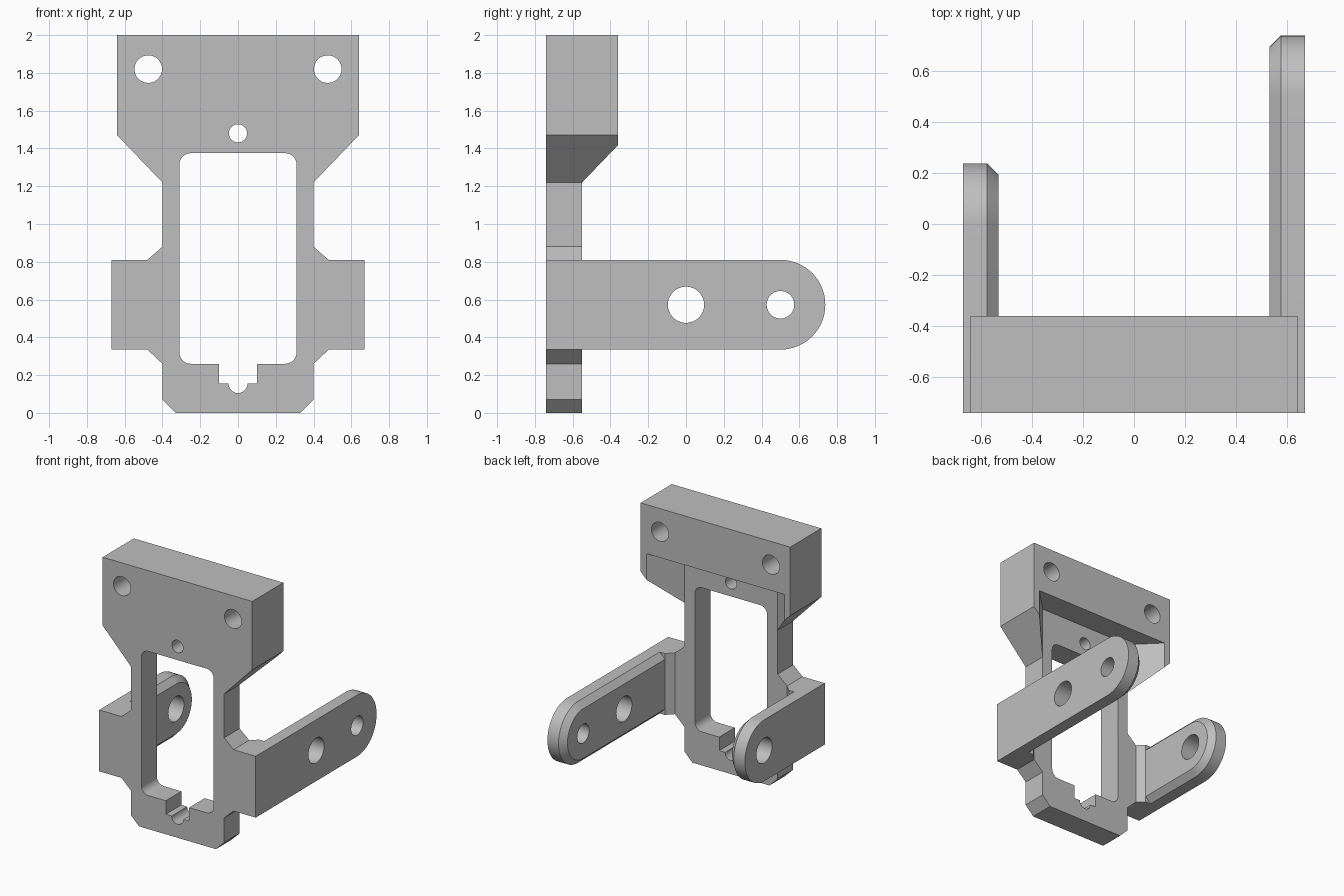
import bpy, bmesh
from math import sin, cos, radians
from mathutils import Vector

if "Cube" in bpy.data.objects:
    bpy.data.objects.remove(bpy.data.objects["Cube"], do_unlink=True)

grey = bpy.data.materials.new("plain grey")
grey.use_nodes = True
grey.diffuse_color = (0.52, 0.52, 0.52, 1)
grey.node_tree.nodes["Principled BSDF"].inputs["Base Color"].default_value = grey.diffuse_color

FRONT, BACK, REAR = -0.74, -0.55, -0.36   # plate front, plate back, header back
ARM_Z, ARM_R, BEVEL = 0.5725, 0.2375, 0.045


def loft(name, rings):
    """Solid through matching rings of points, capped at both ends."""
    bm = bmesh.new()
    loops = [[bm.verts.new([round(c, 5) for c in p]) for p in ring] for ring in rings]
    n = len(loops[0])
    for a, b in zip(loops, loops[1:]):
        for i in range(n):
            j = (i + 1) % n
            bm.faces.new((a[i], a[j], b[j], b[i]))
    bm.faces.new(loops[0])
    bm.faces.new(loops[-1])
    bmesh.ops.recalc_face_normals(bm, faces=bm.faces)
    mesh = bpy.data.meshes.new(name)
    bm.to_mesh(mesh)
    bm.free()
    mesh.materials.append(grey)
    obj = bpy.data.objects.new(name, mesh)
    bpy.context.collection.objects.link(obj)
    return obj


def prism(name, profile, axis, start, end):
    """Extrude a 2D profile along x, y or z."""
    place = {"x": lambda a, b, t: (t, a, b),
             "y": lambda a, b, t: (a, t, b),
             "z": lambda a, b, t: (a, b, t)}[axis]
    return loft(name, [[place(a, b, t) for a, b in profile] for t in (start, end)])


def arc(cx, cy, r, start, end, steps):
    return [(cx + r * cos(radians(start + (end - start) * i / steps)),
             cy + r * sin(radians(start + (end - start) * i / steps))) for i in range(steps + 1)]


def circle(cx, cy, r):
    return arc(cx, cy, r, 0, 360, 48)[:-1]


def mirrored(half):
    """Close a right-hand half profile with its mirror image."""
    return half + [(-a, b) for a, b in reversed(half) if a > 1e-6]


def combine(target, tool, operation):
    """Apply a boolean and discard the tool."""
    mod = target.modifiers.new("combine", "BOOLEAN")
    mod.operation, mod.solver, mod.object = operation, "EXACT", tool
    bpy.context.view_layer.update()
    result = bpy.data.meshes.new_from_object(target.evaluated_get(bpy.context.evaluated_depsgraph_get()))
    target.modifiers.clear()
    target.data = result
    bpy.data.objects.remove(tool, do_unlink=True)


# Front plate
bracket = prism("mounting_bracket", mirrored([
    (0.33, 0), (0.4, 0.07), (0.4, 0.26), (0.48, ARM_Z - ARM_R), (0.67, ARM_Z - ARM_R),
    (0.67, ARM_Z + ARM_R), (0.48, ARM_Z + ARM_R), (0.4, 0.88), (0.4, 1.22),
    (0.64, 1.47), (0.64, 2)]), "y", FRONT, BACK)

# Thick header with a flared pocket underneath
header = prism("header", mirrored([(0.4, 1.22), (0.64, 1.47), (0.64, 2)]), "y", -0.65, REAR)
pocket = prism("pocket", mirrored([(0.4, BACK), (0.65, BACK + 0.25)]), "z", 1.0, 1.62)
combine(header, pocket, "DIFFERENCE")
combine(bracket, header, "UNION")


# Side arms: rounded end, bevelled inner edge, small root fillet
def add_arm(side, end_y):
    def ring(x, r):
        outline = [(-0.65, ARM_Z - r)] + arc(end_y, ARM_Z, r, -90, 90, 32) + [(-0.65, ARM_Z + r)]
        return [(side * x, y, z) for y, z in outline]
    arm = loft("arm", [ring(0.67, ARM_R), ring(0.53 + BEVEL, ARM_R), ring(0.53, ARM_R - BEVEL)])
    combine(bracket, arm, "UNION")
    root = [(0.47, BACK - 0.01), (0.53, BACK + 0.05), (0.6, BACK + 0.05), (0.6, BACK - 0.01)]
    fillet = prism("fillet", [(side * x, y) for x, y in root], "z", ARM_Z - ARM_R, ARM_Z + ARM_R)
    combine(bracket, fillet, "UNION")


add_arm(1, 0.5)
add_arm(-1, 0)

# Window with rounded corners, stepped notch and half-round cable slot
window = mirrored(arc(0, 0.155, 0.05, -90, 0, 10) + [(0.1, 0.155), (0.1, 0.26)]
                  + arc(0.25, 0.32, 0.06, -90, 0, 8) + arc(0.25, 1.315, 0.06, 0, 90, 8))
combine(bracket, prism("window", window, "y", -1, -0.5), "DIFFERENCE")

# Bolt holes through the header and plate
for x, z, r in ((-0.475, 1.82, 0.073), (0.475, 1.82, 0.073), (0, 1.48, 0.048)):
    combine(bracket, prism("bolt_hole", circle(x, z, r), "y", -1, 0), "DIFFERENCE")

# Pivot holes through the arms
for y, r, x0, x1 in ((0, 0.096, -1, 1), (0.5, 0.073, 0.4, 1)):
    combine(bracket, prism("pivot_hole", circle(y, ARM_Z, r), "x", x0, x1), "DIFFERENCE")

# Tidy coplanar faces and shade
bm = bmesh.new()
bm.from_mesh(bracket.data)
bmesh.ops.remove_doubles(bm, verts=bm.verts, dist=0.0002)
bmesh.ops.dissolve_limit(bm, angle_limit=radians(0.5), verts=bm.verts, edges=bm.edges)
bm.to_mesh(bracket.data)
bm.free()
bpy.ops.object.select_all(action="DESELECT")
bracket.select_set(True)
bpy.context.view_layer.objects.active = bracket
bpy.ops.object.shade_smooth_by_angle(angle=radians(25))
